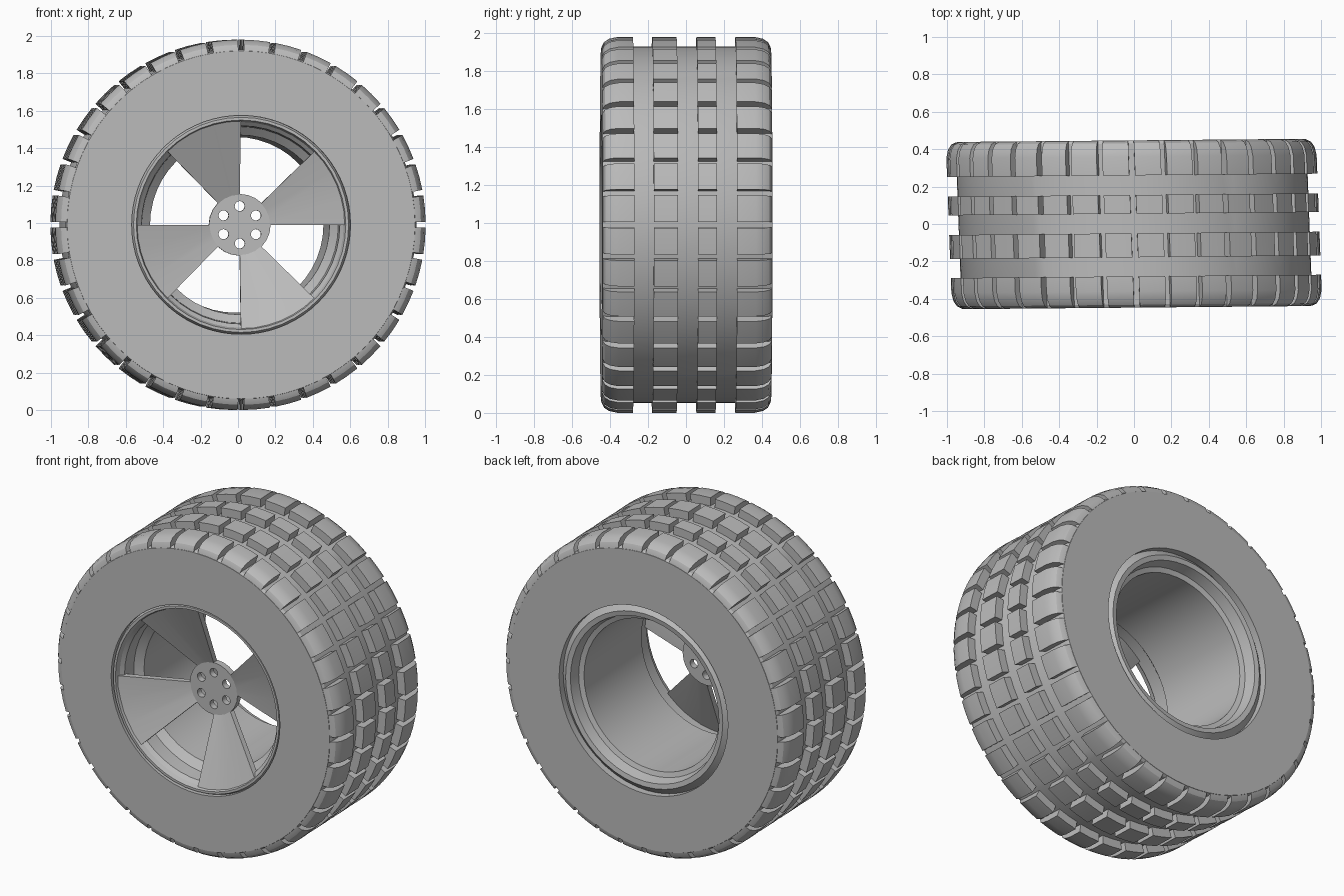
import bpy, bmesh
from math import sin, cos, radians, tau
from mathutils import Matrix

cube = bpy.data.objects.get("Cube")
if cube:
    bpy.data.objects.remove(cube, do_unlink=True)

# The single grey used everywhere
grey = bpy.data.materials.new("plain grey")
grey.use_nodes = True
colour = (0.5, 0.5, 0.5, 1)
grey.diffuse_color = colour
grey.node_tree.nodes["Principled BSDF"].inputs["Base Color"].default_value = colour

RADIUS = 0.99
# The wheel leans slightly along its axle
LEAN = Matrix(((1, -0.037, 0, 0), (0.009, 1, 0, 0), (0, 0, 1, RADIUS), (0, 0, 0, 1)))


def finish(name, mesh, smooth=True):
    mesh.transform(LEAN)
    mesh.materials.clear()
    mesh.materials.append(grey)
    obj = bpy.data.objects.new(name, mesh)
    bpy.context.collection.objects.link(obj)
    if smooth:
        bpy.ops.object.select_all(action="DESELECT")
        obj.select_set(True)
        bpy.context.view_layer.objects.active = obj
        bpy.ops.object.shade_smooth_by_angle(angle=radians(25))
    return obj


def sweep(bm, profile, steps, start=0, end=360):
    """Sweep a closed (radius, y) profile about the axle, capping partial turns."""
    full = end - start == 360
    rings = []
    for i in range(steps if full else steps + 1):
        a = radians(start + (end - start) * i / steps)
        rings.append([bm.verts.new((r * cos(a), y, r * sin(a))) for r, y in profile])
    n = len(profile)
    for i in range(steps):
        p, q = rings[i], rings[(i + 1) % len(rings)]
        for j in range(n):
            k = (j + 1) % n
            bm.faces.new((p[j], p[k], q[k], q[j]))
    if not full:
        bm.faces.new(rings[0])
        bm.faces.new(rings[-1])


def swept_part(name, profile, steps, spans=((0, 360),)):
    bm = bmesh.new()
    for start, end in spans:
        sweep(bm, profile, steps, start, end)
    bmesh.ops.recalc_face_normals(bm, faces=bm.faces)
    mesh = bpy.data.meshes.new(name)
    bm.to_mesh(mesh)
    bm.free()
    return finish(name, mesh)


# Tyre body
swept_part("tyre_body", [(0.585, -0.447), (0.93, -0.447), (0.938, -0.43),
                         (0.938, 0.43), (0.93, 0.447), (0.585, 0.447)], 72)

# Tread blocks: two rounded shoulder rows and two centre rows
block_spans = [(10 * i + 0.9, 10 * i + 9.1) for i in range(36)]
shoulder = [(0.91, 0.447), (0.935, 0.445), (0.962, 0.432), (0.98, 0.405), (RADIUS, 0.36)]
for name, side, inner in (("front", -1, 0.28), ("back", 1, 0.26)):
    profile = [(r, side * y) for r, y in shoulder]
    profile += [(RADIUS, side * inner), (0.91, side * inner)]
    swept_part(name + "_shoulder_blocks", profile, 2, block_spans)
for name, y0, y1 in (("front", -0.178, -0.05), ("back", 0.055, 0.155)):
    swept_part(name + "_centre_blocks",
               [(0.91, y0), (RADIUS, y0), (RADIUS, y1), (0.91, y1)], 2, block_spans)

# Rim barrel with a lip on both sides
swept_part("rim_barrel", [(0.59, -0.41), (0.575, -0.44), (0.56, -0.44), (0.55, -0.41),
                          (0.53, -0.39), (0.525, -0.30), (0.48, -0.26), (0.47, 0.36),
                          (0.5, 0.37), (0.515, 0.435), (0.545, 0.44), (0.59, 0.40)], 48)

# Four flared spokes, each an eighth of a dish
swept_part("spokes", [(0.15, -0.25), (0.56, -0.425), (0.56, -0.385), (0.15, -0.215)], 3,
           [(a, a + 45) for a in range(0, 360, 90)])


# Hub plate with a ring of bolt holes
def add_circle(curve, x, y, radius, steps):
    spline = curve.splines.new("POLY")
    spline.points.add(steps - 1)
    for i, point in enumerate(spline.points):
        a = tau * i / steps
        point.co = (x + radius * cos(a), y + radius * sin(a), 0, 1)
    spline.use_cyclic_u = True


curve = bpy.data.curves.new("hub_outline", "CURVE")
curve.dimensions = "2D"
curve.fill_mode = "BOTH"
curve.extrude = 0.02
add_circle(curve, 0, 0, 0.165, 24)
for i in range(6):
    a = radians(30 + 60 * i)
    add_circle(curve, 0.1 * cos(a), 0.1 * sin(a), 0.027, 16)
outline = bpy.data.objects.new("hub_outline", curve)
bpy.context.collection.objects.link(outline)
depsgraph = bpy.context.evaluated_depsgraph_get()
hub = bpy.data.meshes.new_from_object(outline.evaluated_get(depsgraph))
bpy.data.objects.remove(outline, do_unlink=True)
hub.transform(Matrix.Translation((0, -0.235, 0)) @ Matrix.Rotation(radians(90), 4, "X"))
finish("hub_plate", hub)
